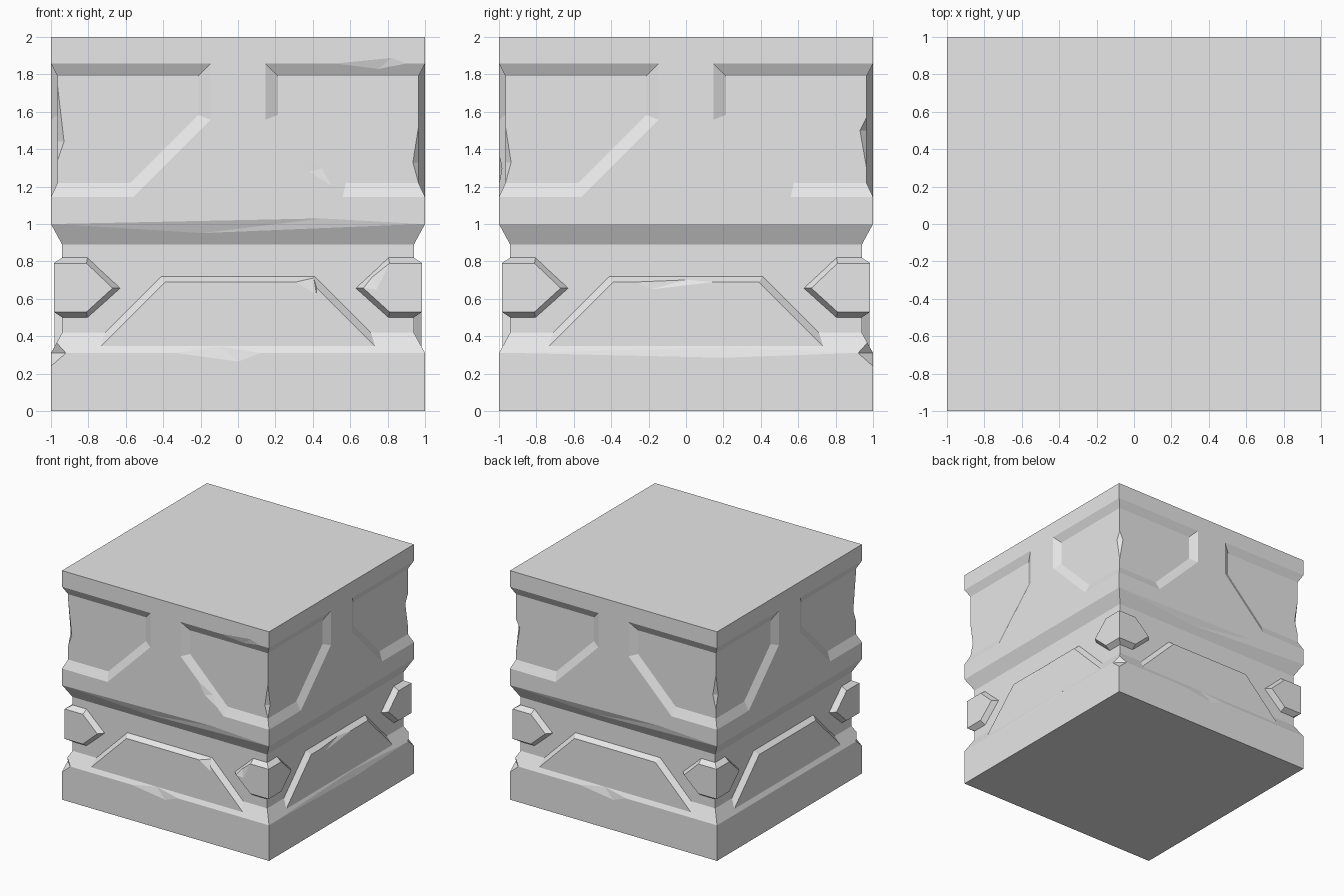
import bpy, bmesh
from math import pi
from mathutils import Matrix, Vector

cube = bpy.data.objects.get("Cube")
if cube:
    bpy.data.objects.remove(cube, do_unlink=True)

stone = bpy.data.materials.new("grey stone")
stone.use_nodes = True
GREY = (0.8, 0.8, 0.8, 1)
stone.diffuse_color = GREY
stone.node_tree.nodes["Principled BSDF"].inputs["Base Color"].default_value = GREY


def make(name, bm, side=0):
    """Turn a bmesh into a flat-shaded object, rotated to one of the four sides."""
    bmesh.ops.remove_doubles(bm, verts=bm.verts, dist=1e-5)
    bmesh.ops.transform(bm, matrix=Matrix.Rotation(side * pi / 2, 4, 'Z'), verts=bm.verts)
    bmesh.ops.recalc_face_normals(bm, faces=bm.faces)
    mesh = bpy.data.meshes.new(name)
    bm.to_mesh(mesh)
    bm.free()
    mesh.materials.append(stone)
    obj = bpy.data.objects.new(name, mesh)
    bpy.context.collection.objects.link(obj)
    return obj


def loft(rings, caps=True):
    """Bridge closed rings of points with quads."""
    bm = bmesh.new()
    rows = [[bm.verts.new(p) for p in ring] for ring in rings]
    for low, high in zip(rows, rows[1:]):
        for i in range(len(low)):
            j = (i + 1) % len(low)
            bm.faces.new((low[i], low[j], high[j], high[i]))
    if caps:
        bm.faces.new(rows[0])
        bm.faces.new(rows[-1])
    return bm


def on_face(outline, depth):
    return [(u, -depth, z) for u, z in outline]


def extrapolate(near, far, t):
    return [(a[0] + (b[0] - a[0]) * t, a[1] + (b[1] - a[1]) * t) for a, b in zip(near, far)]


def cut(obj, cutter):
    cutter.hide_render = True
    mod = obj.modifiers.new("cut", 'BOOLEAN')
    mod.operation = 'DIFFERENCE'
    mod.solver = 'EXACT'
    mod.object = cutter
    with bpy.context.temp_override(object=obj, active_object=obj, selected_objects=[obj]):
        bpy.ops.object.modifier_apply(modifier=mod.name)
    bpy.data.objects.remove(cutter, do_unlink=True)


def chip(obj, side, points, out):
    """Knock a small facet off an edge: two edge ends, one point on each neighbouring face."""
    points = [Vector((u, -d, z)) for u, d, z in points]
    middle = (points[0] + points[1]) / 2 + Vector(out)
    bm = bmesh.new()
    for p in points + [middle]:
        bm.verts.new(p)
    bmesh.ops.convex_hull(bm, input=bm.verts)
    cut(obj, make("chip_cutter", bm, side))


# Block with a waist groove
profile = [(1, 0), (1, 0.31), (0.94, 0.42), (0.94, 0.89), (1, 1), (1, 2)]
body = make("block", loft([[(-r, -r, z), (r, -r, z), (r, r, z), (-r, r, z)] for r, z in profile]))

# Upper recesses that wrap round the corners
rim = [(0.147, 1.858), (0.147, 1.558), (0.56, 1.145), (1.2, 1.145), (1.2, 1.858)]
floor = [(0.213, 1.79), (0.213, 1.583), (0.576, 1.22), (1.2, 1.22), (1.2, 1.79)]
over = extrapolate(floor, rim, 2)
for side in range(4):
    for s in (1, -1):
        rings = [on_face([(s * u, z) for u, z in o], d) for o, d in ((floor, 0.965), (over, 1.035))]
        cut(body, make("recess_cutter", loft(rings), side))

# Raised trapezoid panel on each side
foot = [(-0.81, 0.32), (0.81, 0.32), (0.41, 0.72), (-0.41, 0.72)]
top = [(-0.76, 0.32), (0.76, 0.32), (0.39, 0.69), (-0.39, 0.69)]
names = ("front", "left", "back", "right")
panels = [make(n + "_panel", loft([on_face(extrapolate(top, foot, 2), 0.90), on_face(top, 0.98)]), i)
          for i, n in enumerate(names)]

# Pointed studs folded over the four corners
studs = []
for side in range(4):
    bm = bmesh.new()
    rows = []
    for d, tip, shoulder, low, high in ((0.895, 0.59, 0.80, 0.47, 0.85), (0.985, 0.67, 0.81, 0.53, 0.79)):
        rows.append([(d, high), (shoulder, high), (tip, 0.657), (shoulder, low), (d, low)])
    for fold in (False, True):
        verts = [[bm.verts.new((d, -u, z) if fold else (u, -d, z)) for u, z in row]
                 for row, d in zip(rows, (0.895, 0.985))]
        for i in range(4):
            bm.faces.new((verts[0][i], verts[0][i + 1], verts[1][i + 1], verts[1][i]))
        bm.faces.new(verts[0])
        bm.faces.new(verts[1])
    studs.append(make("corner_stud_%d" % (side + 1), bm, side))

# Worn chips along the horizontal edges
FRONT = (0, -0.1, 0)
for side in (0, 2):
    chip(body, side, [(-0.33, 1, 0.31), (0.12, 1, 0.31), (0, 1, 0.265), (-0.1, 0.98, 0.347)], FRONT)
    chip(body, side, [(-0.98, 1, 1), (0.98, 1, 1), (0.45, 1, 1.03), (-0.2, 0.973, 0.95)], FRONT)
chip(body, 0, [(0.52, 1, 1.858), (0.9, 1, 1.858), (0.82, 1, 1.888), (0.75, 0.985, 1.829)], FRONT)
chip(body, 1, [(-0.9, 1, 0.31), (0.9, 1, 0.31), (0.2, 1, 0.285), (0.2, 0.983, 0.341)], FRONT)
chip(body, 0, [(0.32, 1, 1.385), (0.5, 1, 1.205), (0.38, 1, 1.28), (0.45, 0.98, 1.297)], FRONT)

# Worn chips on the upright edges of the recesses and on the base corners
CORNER = (0.1, -0.1, 0)
e = 0.965
for side, low, mid, high, bite in ((3, 1.34, 1.44, 1.74, 0.93), (0, 1.22, 1.33, 1.52, 0.935),
                                   (1, 1.3, 1.5, 1.57, 0.93), (2, 1.3, 1.42, 1.6, 0.935)):
    chip(body, side, [(e, e, low), (e, e, high), (bite, e, mid), (e, bite, mid)], CORNER)
for side in (1, 3):
    chip(body, side, [(1, 1, 0.24), (0.97, 0.97, 0.365), (0.92, 1, 0.31), (1, 0.92, 0.31)], CORNER)

# Worn chips on the panels and one stud
chip(panels[0], 0, [(0.31, 0.98, 0.69), (0.42, 0.98, 0.66), (0.42, 0.98, 0.62), (0.405, 0.95, 0.712)], FRONT)
chip(panels[1], 1, [(-0.27, 0.98, 0.69), (0.15, 0.98, 0.69), (-0.19, 0.98, 0.65), (0, 0.965, 0.701)], FRONT)
chip(studs[0], 0, [(0.67, 0.985, 0.657), (0.81, 0.985, 0.79), (0.74, 0.985, 0.65), (0.71, 0.96, 0.74)], FRONT)
